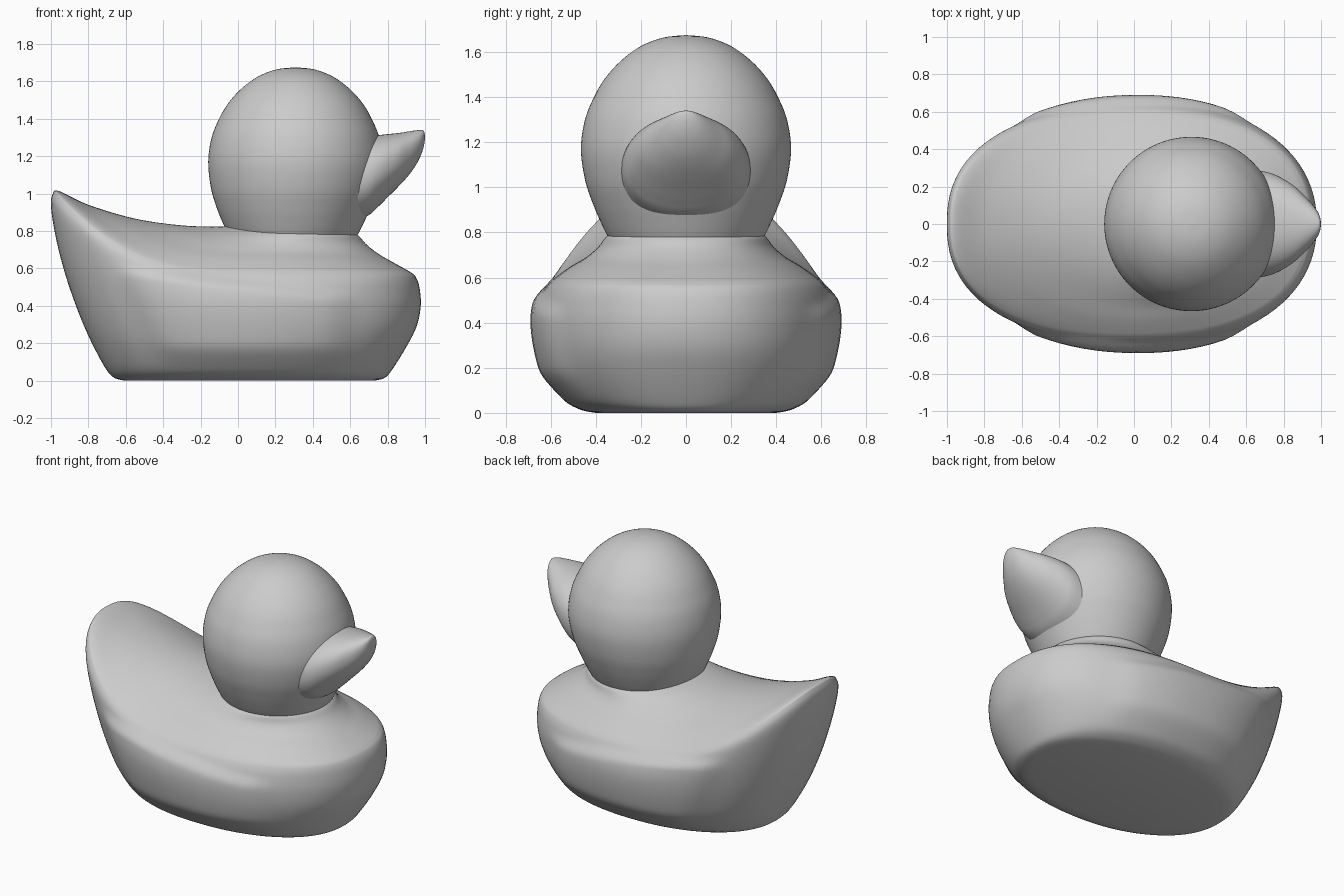
import bpy, bmesh, math

if "Cube" in bpy.data.objects:
    bpy.data.objects.remove(bpy.data.objects["Cube"])

SEG = 96


def smooth_rows(rows, steps=5):
    """Catmull-Rom interpolation through rows of parameters."""
    out = []
    for i in range(len(rows) - 1):
        p0, p1 = rows[max(i - 1, 0)], rows[i]
        p2, p3 = rows[i + 1], rows[min(i + 2, len(rows) - 1)]
        for s in range(steps):
            t = s / steps
            out.append([0.5 * (2 * b + (c - a) * t + (2 * a - 5 * b + 4 * c - d) * t * t
                               + (3 * b - a - 3 * c + d) * t ** 3)
                        for a, b, c, d in zip(p0, p1, p2, p3)])
    out.append(list(rows[-1]))
    return out


def unit_outline(n):
    """Points of a unit superellipse."""
    pts = []
    for k in range(SEG):
        a = 2 * math.pi * k / SEG
        c, s = math.cos(a), math.sin(a)
        pts.append((math.copysign(abs(c) ** (2 / n), c), math.copysign(abs(s) ** (2 / n), s)))
    return pts


def loft(name, rings, cap=False):
    """Skin a list of rings into a smooth object."""
    bm = bmesh.new()
    vs = [[bm.verts.new(p) for p in ring] for ring in rings]
    for a, b in zip(vs, vs[1:]):
        for k in range(SEG):
            j = (k + 1) % SEG
            bm.faces.new((a[k], a[j], b[j], b[k]))
    if cap:
        bm.faces.new(vs[0][::-1])
    bmesh.ops.remove_doubles(bm, verts=bm.verts, dist=1e-5)
    bmesh.ops.recalc_face_normals(bm, faces=bm.faces)
    me = bpy.data.meshes.new(name)
    bm.to_mesh(me)
    bm.free()
    ob = bpy.data.objects.new(name, me)
    bpy.context.collection.objects.link(ob)
    bpy.ops.object.select_all(action='DESELECT')
    ob.select_set(True)
    bpy.context.view_layer.objects.active = ob
    bpy.ops.object.shade_smooth_by_angle(angle=math.radians(60))
    return ob


def step(a, b, v):
    t = min(max((v - a) / (b - a), 0), 1)
    return t * t * (3 - 2 * t)


def wing(x, z):
    """Sideways swelling of the folded wing."""
    back = -0.62 + 0.45 * max(0.55 - z, 0)
    crease = 0.60 - 0.12 * (x + 0.57)
    return (0.03 * step(back - 0.06, back + 0.1, x) * (1 - step(0.48, 0.66, x))
            * (1 - step(crease - 0.05, crease + 0.03, z)) * step(0.05, 0.2, z))


# Body: stacked rings (x back, x front, half width, z back, z side, z front, squareness)
body_rows = [
    (-.61, .73, .40, 0, 0, 0, 2.2),
    (-.67, .785, .47, .02, .015, .015, 2.2),
    (-.72, .825, .545, .085, .06, .06, 2.2),
    (-.80, .90, .61, .24, .16, .18, 2.2),
    (-.87, .955, .645, .41, .28, .29, 2.2),
    (-.93, .977, .66, .59, .40, .40, 2.2),
    (-.975, .97, .65, .77, .49, .50, 2.25),
    (-1.0, .95, .625, .93, .55, .555, 2.35),
    (-.99, .925, .60, 1.0, .583, .578, 2.4),
    (-.955, .90, .57, 1.013, .608, .593, 2.4),
    (-.80, .83, .51, .94, .65, .632, 2.3),
    (-.55, .755, .44, .866, .692, .675, 2.1),
    (-.30, .69, .39, .83, .735, .725, 2),
    (-.10, .65, .355, .824, .78, .77, 2),
    (-.05, .625, .325, .83, .80, .79, 2)]
rings = []
for xb, xf, hw, zb, zm, zf, n in smooth_rows(body_rows):
    ring = []
    for u, v in unit_outline(n):
        x = (xb + xf) / 2 + u * (xf - xb) / 2
        z = zm + ((zf - zm) * u * u if u > 0 else (zb - zm) * (-u) ** 2.5)
        ring.append((x, v * (hw + wing(x, z) * abs(v)), z))
    rings.append(ring)
loft("body", rings, cap=True)

# Head and neck: turned profile (radius, z)
head_rows = [(.335, .765), (.348, .785), (.373, .835), (.41, .92), (.447, 1.03), (.466, 1.17),
             (.448, 1.30), (.408, 1.40), (.36, 1.482), (.29, 1.56), (.2, 1.626),
             (.1, 1.664), (0, 1.675)]
rings = []
for r, z in smooth_rows(head_rows):
    cx = 0.295 + 0.012 * step(0.8, 1.2, z)
    rings.append([(cx + r * u, r * v, z) for u, v in unit_outline(2)])
loft("head", rings)

# Beak: cross-sections along x (x, z low, z high, half width)
beak_rows = [(.62, .84, 1.30, .29), (.70, .885, 1.305, .28), (.75, .93, 1.312, .265),
             (.80, .98, 1.318, .24), (.86, 1.04, 1.324, .20), (.91, 1.095, 1.332, .152),
             (.95, 1.15, 1.338, .11), (.98, 1.21, 1.34, .07), (.995, 1.26, 1.333, .035),
             (1.0, 1.3, 1.3, 0)]
rings = []
for x, lo, hi, hw in smooth_rows(beak_rows):
    rings.append([(x, hw * u, (lo + hi) / 2 + v * (hi - lo) / 2) for u, v in unit_outline(2.15)])
loft("beak", rings)
